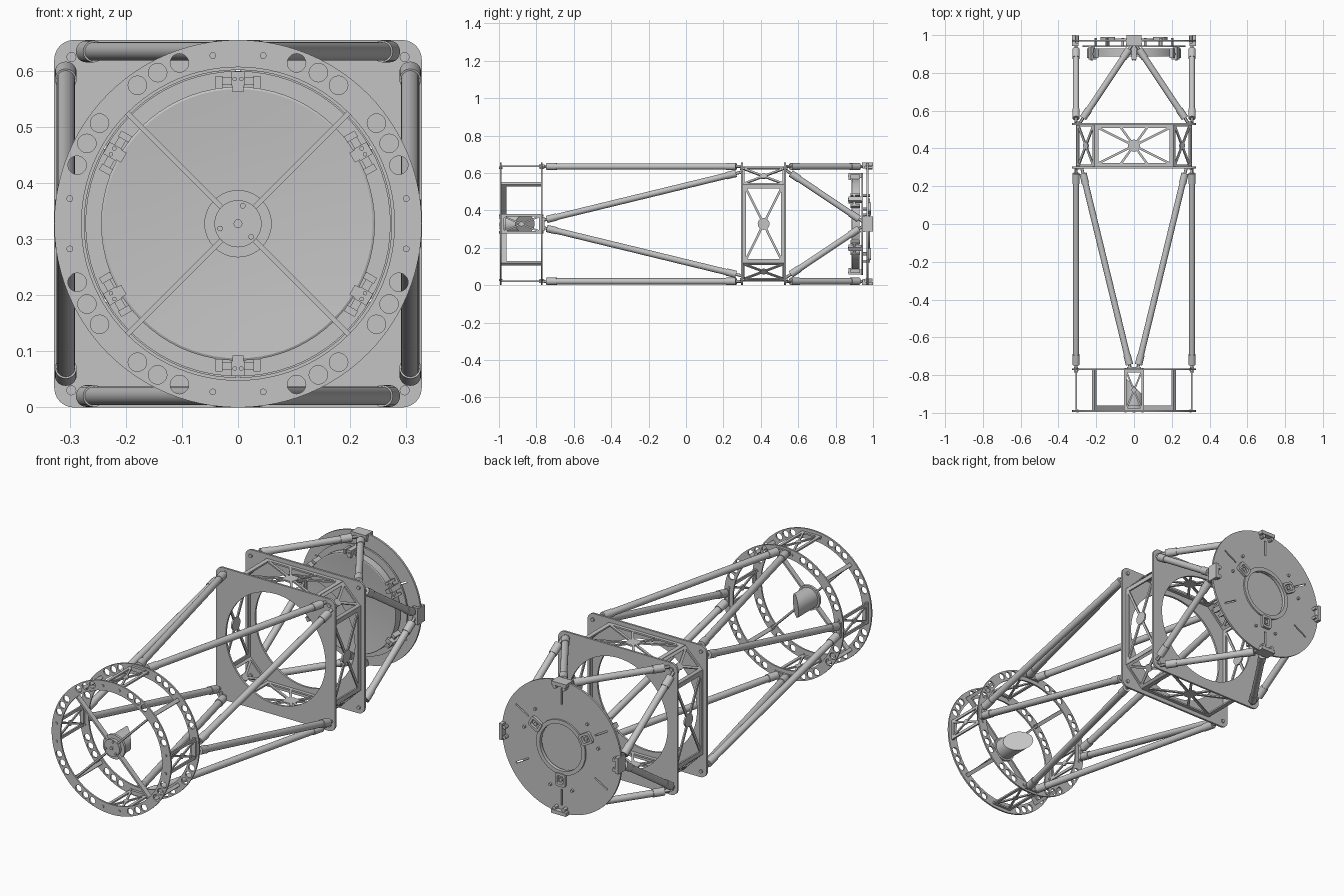
import bpy, bmesh
from math import pi, sin, cos, radians, hypot, atan2
from mathutils import Matrix, Vector

cube = bpy.data.objects.get("Cube")
if cube:
    bpy.data.objects.remove(cube, do_unlink=True)

grey = bpy.data.materials.new("satin_grey")
grey.use_nodes = True
COLOR = (0.55, 0.55, 0.55, 1)
grey.diffuse_color = COLOR
grey.node_tree.nodes["Principled BSDF"].inputs["Base Color"].default_value = COLOR

AXIS = Matrix.Translation((0, 0, 0.3275))      # optical axis runs along y
FACE = Matrix.Rotation(pi / 2, 4, "X")         # flat outline turned to face the front
QUARTERS = [("top", 0), ("left", 90), ("bottom", 180), ("right", 270)]
DIAGONALS = [("upper_left", 45), ("lower_left", 135),
             ("lower_right", 225), ("upper_right", 315)]
HALF = 0.3275


def move(x, y, z):
    return Matrix.Translation((x, y, z))


def about_axis(deg):
    return Matrix.Rotation(radians(deg), 4, "Y")


def circle(r, x=0, y=0, n=64):
    return [(x + r * cos(2 * pi * i / n), y + r * sin(2 * pi * i / n)) for i in range(n)]


def rect(w, h, r=0.0, x=0, y=0, n=6):
    pts = []
    for q, (sx, sy) in enumerate([(1, 1), (-1, 1), (-1, -1), (1, -1)]):
        for i in range(n + 1):
            a = (q + i / n) * pi / 2
            pts.append((x + sx * (w / 2 - r) + r * cos(a), y + sy * (h / 2 - r) + r * sin(a)))
    return pts if r else pts[::n + 1]


class Part:
    """Collects simple solids into one mesh."""

    def __init__(self):
        self.bm = bmesh.new()

    def box(self, size, at=Matrix()):
        bmesh.ops.create_cube(self.bm, size=1, matrix=at @ Matrix.Diagonal((*size, 1)))

    def rod(self, p, q, r, n=20):
        p, q = Vector(p), Vector(q)
        turn = (q - p).to_track_quat("Z", "Y").to_matrix().to_4x4()
        return bmesh.ops.create_cone(
            self.bm, cap_ends=True, segments=n, radius1=r, radius2=r, depth=(q - p).length,
            matrix=Matrix.Translation((p + q) / 2) @ turn)["verts"]

    def plate(self, loops, thick, at=Matrix()):
        # first loop is the outline, the rest are holes
        cu = bpy.data.curves.new("outline", "CURVE")
        cu.dimensions, cu.fill_mode, cu.extrude = "2D", "BOTH", thick / 2
        for loop in loops:
            s = cu.splines.new("POLY")
            s.points.add(len(loop) - 1)
            for pt, (x, y) in zip(s.points, loop):
                pt.co = (x, y, 0, 1)
            s.use_cyclic_u = True
        ob = bpy.data.objects.new("outline", cu)
        bpy.context.scene.collection.objects.link(ob)
        dg = bpy.context.evaluated_depsgraph_get()
        me = bpy.data.meshes.new_from_object(ob.evaluated_get(dg))
        me.transform(at)
        self.bm.from_mesh(me)
        bpy.data.objects.remove(ob)
        bpy.data.curves.remove(cu)
        bpy.data.meshes.remove(me)

    def lathe(self, profile, n=72):
        # profile is a list of (radius, y)
        vs = [self.bm.verts.new((r, y, 0)) for r, y in profile]
        es = [self.bm.edges.new(pair) for pair in zip(vs, vs[1:])]
        bmesh.ops.spin(self.bm, geom=vs + es, axis=(0, 1, 0), cent=(0, 0, 0),
                       angle=2 * pi, steps=n, use_merge=True)

    def truss(self, p, q):
        # tube with end sleeves and thin threaded ends
        p, q = Vector(p), Vector(q)
        d = (q - p).normalized()
        self.rod(p, q, 0.0165)
        for end, way in ((p, d), (q, -d)):
            self.rod(end, end + way * 0.055, 0.0195)
            self.rod(end - way * 0.028, end, 0.008, 12)

    def braced(self, w, h, at, border=0.022, bar=0.012, extra=False):
        # open frame crossed by diagonal bars
        t = 0.008
        self.plate([rect(w, h), rect(w - 2 * border, h - 2 * border, 0.008)], t, at)
        iw, ih = w - 2 * border, h - 2 * border
        spans = [iw, iw * 0.36] if extra else [iw]
        for s in spans:
            for sign in (1, -1):
                turn = Matrix.Rotation(sign * atan2(ih, s), 4, "Z")
                self.box((hypot(s, ih) + 0.01, bar, t * 0.9), at @ turn)
        self.plate([circle(min(iw, ih) * 0.17, n=24)], t, at)

    def finish(self, name, copies=(("", 0),)):
        bmesh.ops.remove_doubles(self.bm, verts=self.bm.verts, dist=1e-5)
        bmesh.ops.recalc_face_normals(self.bm, faces=self.bm.faces)
        me = bpy.data.meshes.new(name)
        self.bm.to_mesh(me)
        self.bm.free()
        me.materials.append(grey)
        me.shade_smooth()
        me.set_sharp_from_angle(angle=radians(30))
        for suffix, deg in copies:
            ob = bpy.data.objects.new(f"{name}_{suffix}" if suffix else name, me)
            ob.matrix_world = AXIS @ about_axis(deg)
            bpy.context.scene.collection.objects.link(ob)


# Two drilled end rings of the upper cage
holes = [circle(0.0165, 0.305 * cos(a), 0.305 * sin(a), 20)
         for a in (radians(45 + 90 * q + s * d)
                   for q in range(4) for s in (1, -1) for d in (9, 17, 25))]
for name, y in (("front_ring", -0.99), ("inner_ring", -0.77)):
    p = Part()
    p.plate([circle(HALF, n=96), circle(0.279, n=96)] + holes, 0.008, move(0, y, 0) @ FACE)
    for q in range(4):
        for s in (1, -1):
            a = radians(90 * q + s * 8.5)
            x, z = 0.303 * cos(a), 0.303 * sin(a)
            p.rod((x, y - 0.009, z), (x, y + 0.008, z), 0.006, 10)
    p.finish(name)

# Braced spacer panels between the rings, with the truss bracket
p = Part()
p.braced(0.105, 0.215, move(0, -0.88, 0.307), border=0.014, bar=0.009)
p.box((0.075, 0.03, 0.02), move(0, -0.772, 0.307))
p.finish("cage_panel", QUARTERS)

# Diagonal spacer bars and spider vanes
p = Part()
p.box((0.018, 0.22, 0.016), move(0, -0.88, 0.298))
p.finish("cage_spacer", DIAGONALS)
p = Part()
p.box((0.009, 0.026, 0.25), move(0, -0.974, 0.165))
p.finish("spider_vane", DIAGONALS)

# Hub with slanted secondary mirror
p = Part()
for v in p.rod((0, -0.97, 0), (0, -0.81, 0), 0.051, 40):
    if v.co.y > -0.9:
        v.co.y = -0.86 - v.co.x
p.rod((0, -0.975, 0), (0, -0.962, 0), 0.06, 40)
p.rod((0, -0.99, 0), (0, -0.96, 0), 0.042, 40)
p.rod((0, -0.997, 0), (0, -0.98, 0), 0.008, 12)
for a in (75, 195, 315):
    x, z = 0.033 * cos(radians(a)), 0.033 * sin(radians(a))
    p.rod((x, -0.996, z), (x, -0.98, z), 0.005, 10)
p.finish("secondary_hub")

# Long and short truss tubes
p = Part()
for s in (1, -1):
    p.truss((s * 0.024, -0.745, 0.307), (s * 0.27, 0.268, 0.307))
p.finish("long_truss", QUARTERS)
p = Part()
for s in (1, -1):
    p.truss((s * 0.27, 0.56, 0.307), (s * 0.026, 0.925, 0.307))
p.finish("short_truss", QUARTERS)

# Middle box: two square plates
for name, y in (("box_front_plate", 0.3), ("box_rear_plate", 0.53)):
    p = Part()
    p.plate([rect(2 * HALF, 2 * HALF, 0.035), circle(0.274, n=80)], 0.01, move(0, y, 0) @ FACE)
    for sx in (1, -1):
        for sz in (1, -1):
            p.rod((sx * 0.297, y - 0.012, sz * 0.297), (sx * 0.297, y + 0.012, sz * 0.297), 0.009, 12)
    p.finish(name)

# Middle box: braced walls and bevelled corner walls
p = Part()
p.braced(0.42, 0.23, move(0, 0.415, 0.303), extra=True)
p.finish("box_wall", [QUARTERS[0], QUARTERS[2]])
p = Part()
p.braced(0.42, 0.23, move(0, 0.415, 0.303))
p.finish("box_side_wall", [QUARTERS[1], QUARTERS[3]])
p = Part()
p.braced(0.135, 0.23, move(0, 0.415, 0.36), border=0.014)
p.finish("box_corner_wall", DIAGONALS)

# Concave primary mirror
p = Part()
p.lathe([(0, 0.898), (0.08, 0.897), (0.16, 0.893), (0.24, 0.886), (0.244, 0.888),
         (0.244, 0.928), (0, 0.928)])
p.finish("primary_mirror")

# Mirror cell plate behind it
p = Part()
p.lathe([(0, 0.937), (0.272, 0.937), (0.272, 0.946), (0, 0.946)])
p.finish("cell_plate")

# Edge clips that hold the mirror
p = Part()
p.box((0.024, 0.07, 0.026), move(0, 0.905, 0.258))
p.box((0.076, 0.012, 0.014), move(0, 0.9, 0.254))
for s in (1, -1):
    p.box((0.012, 0.05, 0.022), move(s * 0.034, 0.905, 0.252))
    p.rod((s * 0.006, 0.866, 0.258), (s * 0.006, 0.872, 0.258), 0.004, 8)
p.box((0.02, 0.012, 0.03), move(0, 0.876, 0.25))
p.finish("mirror_clip", [(str(i + 1), 60 * i) for i in range(6)])

# Round back plate with centre opening and radial slots
slots = []
for i in range(6):
    turn = Matrix.Rotation(radians(30 + 60 * i), 2)
    slots.append([tuple(turn @ Vector(c)) for c in rect(0.08, 0.007, 0, 0.25, 0)])
p = Part()
p.plate([circle(HALF, n=96), circle(0.115)] + slots, 0.01, move(0, 0.97, 0) @ FACE)
p.plate([circle(0.135), circle(0.115)], 0.008, move(0, 0.979, 0) @ FACE)
p.finish("back_plate")

# Adjuster frames with their bolts
p = Part()
p.plate([rect(0.055, 0.065, 0.012), rect(0.032, 0.04, 0.006)], 0.016,
        move(0, 0.981, 0.16) @ FACE)
p.rod((0, 0.94, 0.16), (0, 0.985, 0.16), 0.009, 12)
for s in (1, -1):
    p.rod((s * 0.06, 0.94, 0.2), (s * 0.06, 0.985, 0.2), 0.007, 12)
p.finish("adjuster", [(str(i + 1), 60 + 120 * i) for i in range(3)])

# Rim brackets joining the short trusses to the back plate
p = Part()
p.box((0.08, 0.058, 0.018), move(0, 0.971, 0.3185))
p.box((0.085, 0.014, 0.03), move(0, 0.95, 0.31))
for s in (1, -1):
    p.rod((s * 0.025, 0.96, 0.3), (s * 0.025, 0.998, 0.3), 0.009, 12)
p.finish("rim_bracket", QUARTERS)
